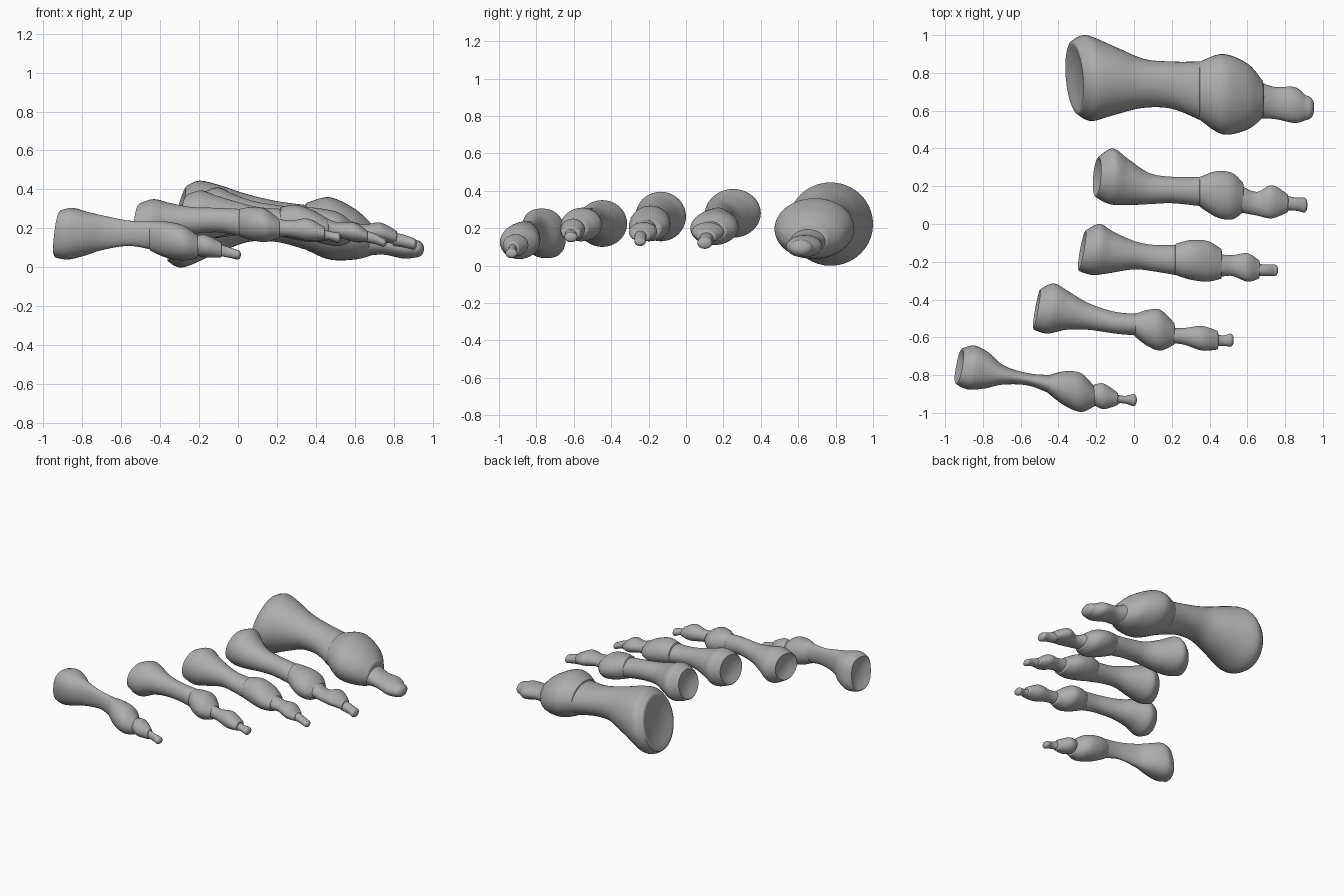
import bpy
import bmesh
import math

SIDES = 40
STEPS = 7

# Cap profiles: (scale of the end section, distance outward along the bone)
CUPPED = [(0.93, 0.006), (0.85, 0.002), (0.6, -0.012), (0.3, -0.02)]
ROUNDED = [(0.95, 0.35), (0.8, 0.65), (0.55, 0.87), (0.25, 0.98)]

default_cube = bpy.data.objects.get("Cube")
if default_cube:
    bpy.data.objects.remove(default_cube, do_unlink=True)

bone_grey = bpy.data.materials.new("bone_grey")
bone_grey.use_nodes = True
bone_colour = (0.42, 0.42, 0.42, 1)
bone_grey.diffuse_color = bone_colour
for node in bone_grey.node_tree.nodes:
    if node.type == 'BSDF_PRINCIPLED':
        node.inputs["Base Color"].default_value = bone_colour


def blend(before, start, end, after, t):
    """Smooth curve through the stations, one value at a time."""
    return 0.5 * (2 * start + (end - before) * t
                  + (2 * before - 5 * start + 4 * end - after) * t ** 2
                  + (3 * start - before - 3 * end + after) * t ** 3)


def smooth_stations(stations):
    """Fill in sections between the given stations."""
    last = len(stations) - 1
    result = []
    for i in range(last):
        near = [stations[min(max(i + k, 0), last)] for k in (-1, 0, 1, 2)]
        for step in range(STEPS):
            result.append([blend(*column, step / STEPS) for column in zip(*near)])
    result.append(list(stations[-1]))
    return result


def shrink(section, scale, shift):
    """Copy a section, scaled about its middle and moved along the bone."""
    x, left, right, top, bottom = section
    y, z = (left + right) / 2, (top + bottom) / 2
    wide, tall = (left - right) / 2 * scale, (top - bottom) / 2 * scale
    return [x + shift, y + wide, y - wide, z + tall, z - tall]


def make_bone(name, stations, base_cap=ROUNDED, base_depth=0.008,
              tip_depth=0.008, pitch=0.0, yaw=0.0, skew=0.0, square=1.0):
    """Loft oval sections (x, left, right, top, bottom) into a closed bone.
    pitch, yaw, skew and square shape the base and fade along the shaft."""
    body = smooth_stations(stations)
    base = [shrink(body[0], s, -d * base_depth) for s, d in reversed(base_cap)]
    tip = [shrink(body[-1], s, d * tip_depth) for s, d in ROUNDED]
    start_x = stations[0][0]

    bm = bmesh.new()
    rings = []
    for section in base + body + tip:
        x, left, right, top, bottom = section
        y, z = (left + right) / 2, (top + bottom) / 2
        wide, tall = (left - right) / 2, (top - bottom) / 2
        fade = min(1, max(0, 1 - (x - start_x) / 0.3))
        power = 1 + (square - 1) * fade
        ring = []
        for i in range(SIDES):
            angle = math.tau * i / SIDES
            c, s = math.cos(angle), math.sin(angle)
            dy = wide * math.copysign(abs(c) ** power, c)
            dz = tall * math.copysign(abs(s) ** power, s)
            dx = fade * (pitch * dz + yaw * dy)
            ring.append(bm.verts.new((x + dx, y + dy + fade * skew * dz, z + dz)))
        rings.append(ring)
    for a, b in zip(rings, rings[1:]):
        for i in range(SIDES):
            j = (i + 1) % SIDES
            bm.faces.new((a[i], a[j], b[j], b[i]))
    bm.faces.new(rings[0])
    bm.faces.new(rings[-1])
    bmesh.ops.recalc_face_normals(bm, faces=bm.faces[:])

    mesh = bpy.data.meshes.new(name)
    bm.to_mesh(mesh)
    bm.free()
    mesh.materials.append(bone_grey)
    bone = bpy.data.objects.new(name, mesh)
    bpy.context.collection.objects.link(bone)
    bpy.ops.object.select_all(action='DESELECT')
    bone.select_set(True)
    bpy.context.view_layer.objects.active = bone
    bpy.ops.object.shade_smooth_by_angle(angle=math.radians(40))


def make_long_bone(name, stations, **shape):
    """Long foot bone with a hollowed joint face at its base."""
    make_bone(name, stations, base_cap=CUPPED, base_depth=1, **shape)


# Big toe
make_long_bone("big_toe_long_bone", [
    (-.31, .97, .58, .42, .03), (-.24, 1, .545, .445, 0), (-.1, .94, .58, .42, .07),
    (.05, .875, .615, .375, .13), (.2, .86, .61, .34, .13), (.35, .86, .55, .32, .09),
], pitch=0.25, yaw=-0.08)
make_bone("big_toe_middle_bone", [
    (.35, .86, .55, .33, .09), (.47, .9, .475, .36, .04),
    (.6, .85, .5, .3, .04), (.68, .76, .56, .23, .06)])
make_bone("big_toe_tip_bone", [
    (.67, .75, .56, .2, .06), (.75, .725, .555, .17, .065),
    (.85, .725, .535, .16, .045), (.91, .68, .55, .14, .05)], tip_depth=0.045)

# Second toe
make_long_bone("second_toe_long_bone", [
    (-.19, .36, .14, .39, .17), (-.12, .4, .105, .41, .15), (-.03, .34, .1, .375, .16),
    (.08, .27, .105, .34, .18), (.2, .25, .11, .32, .18), (.35, .25, .095, .3, .16),
], pitch=0.2, yaw=0.08)
make_bone("second_toe_near_bone", [
    (.35, .25, .09, .31, .15), (.44, .28, .035, .3, .12),
    (.52, .27, .025, .28, .11), (.575, .22, .06, .24, .13)])
make_bone("second_toe_middle_bone", [
    (.57, .2, .06, .24, .14), (.65, .17, .045, .22, .14),
    (.73, .205, .03, .23, .13), (.81, .16, .06, .19, .12)])
make_bone("second_toe_tip_bone", [
    (.8, .15, .07, .18, .11), (.86, .14, .07, .165, .1),
    (.9, .14, .06, .15, .09)], tip_depth=0.018)

# Third toe
make_long_bone("third_toe_long_bone", [
    (-.27, -.03, -.25, .375, .15), (-.2, 0, -.27, .395, .13), (-.12, -.04, -.26, .37, .15),
    (0, -.09, -.24, .335, .18), (.1, -.11, -.25, .31, .18), (.22, -.11, -.27, .3, .16),
], pitch=0.1, yaw=0.18)
make_bone("third_toe_near_bone", [
    (.22, -.105, -.27, .31, .16), (.3, -.085, -.295, .32, .14),
    (.39, -.09, -.305, .29, .13), (.46, -.13, -.29, .25, .14)])
make_bone("third_toe_middle_bone", [
    (.455, -.16, -.28, .25, .15), (.52, -.165, -.275, .23, .15),
    (.6, -.155, -.305, .23, .13), (.66, -.19, -.29, .19, .13)])
make_bone("third_toe_tip_bone", [
    (.65, -.21, -.275, .19, .13), (.7, -.215, -.275, .175, .12),
    (.745, -.215, -.275, .15, .105)], tip_depth=0.018)

# Fourth toe
make_long_bone("fourth_toe_long_bone", [
    (-.51, -.34, -.56, .33, .13), (-.44, -.315, -.58, .35, .1), (-.35, -.36, -.56, .33, .14),
    (-.24, -.42, -.56, .31, .17), (-.1, -.465, -.58, .305, .18), (.01, -.475, -.59, .3, .16),
], pitch=0.08, yaw=0.18)
make_bone("fourth_toe_near_bone", [
    (.01, -.475, -.6, .3, .16), (.07, -.455, -.645, .31, .14),
    (.14, -.455, -.67, .3, .13), (.21, -.52, -.64, .25, .15)])
make_bone("fourth_toe_middle_bone", [
    (.2, -.55, -.63, .25, .16), (.27, -.55, -.64, .24, .155),
    (.36, -.54, -.67, .25, .135), (.44, -.565, -.665, .21, .14)])
make_bone("fourth_toe_tip_bone", [
    (.43, -.58, -.65, .2, .14), (.47, -.59, -.645, .185, .14),
    (.51, -.58, -.65, .18, .125)], tip_depth=0.018)

# Little toe
make_long_bone("little_toe_long_bone", [
    (-.92, -.66, -.85, .295, .05), (-.86, -.645, -.875, .305, .04),
    (-.78, -.68, -.87, .285, .06), (-.69, -.75, -.85, .265, .09),
    (-.56, -.79, -.855, .24, .11), (-.44, -.8, -.9, .235, .09),
], pitch=0.12, yaw=0.2, skew=-0.12, square=0.8)
make_bone("little_toe_near_bone", [
    (-.45, -.8, -.9, .235, .085), (-.37, -.78, -.96, .235, .05),
    (-.28, -.79, -.995, .215, .035), (-.21, -.86, -.965, .165, .05)])
make_bone("little_toe_middle_bone", [
    (-.21, -.85, -.96, .165, .06), (-.16, -.845, -.98, .165, .05),
    (-.09, -.89, -.96, .13, .05)])
make_bone("little_toe_tip_bone", [
    (-.1, -.9, -.95, .12, .06), (-.05, -.91, -.95, .105, .05),
    (-.005, -.9, -.965, .09, .04)], tip_depth=0.02)
